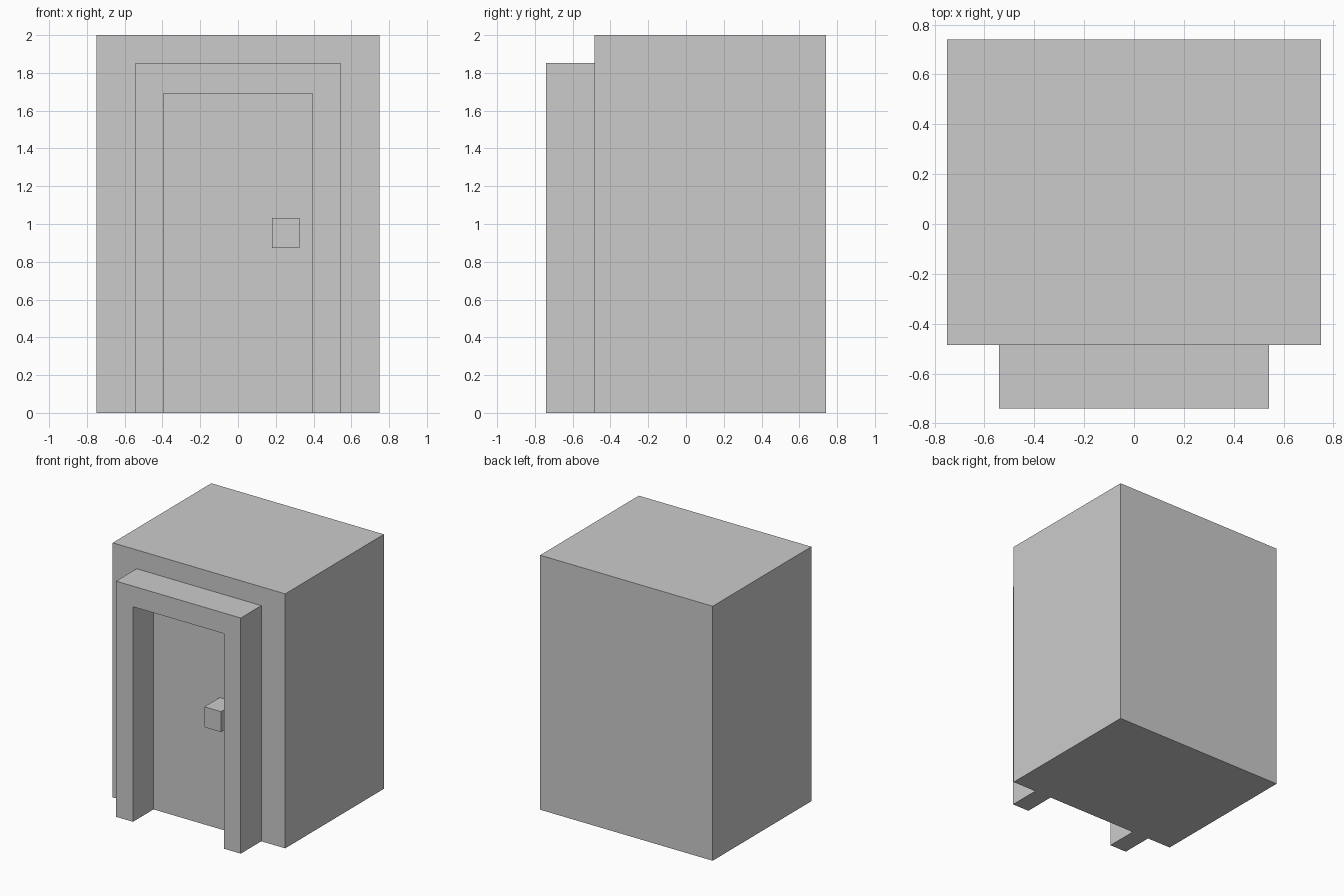
import bpy, bmesh
from mathutils import Vector

if "Cube" in bpy.data.objects:
    bpy.data.objects.remove(bpy.data.objects["Cube"])


def make_object(name, bm):
    bmesh.ops.recalc_face_normals(bm, faces=bm.faces)
    mesh = bpy.data.meshes.new(name)
    bm.to_mesh(mesh)
    bm.free()
    obj = bpy.data.objects.new(name, mesh)
    bpy.context.collection.objects.link(obj)
    return obj


def box(name, low, high):
    low, high = Vector(low), Vector(high)
    bm = bmesh.new()
    bmesh.ops.create_cube(bm, size=1)
    bmesh.ops.scale(bm, vec=high - low, verts=bm.verts)
    bmesh.ops.translate(bm, vec=(low + high) / 2, verts=bm.verts)
    return make_object(name, bm)


def extruded_profile(name, points, y0, y1):
    bm = bmesh.new()
    face = bm.faces.new([bm.verts.new((x, y0, z)) for x, z in points])
    result = bmesh.ops.extrude_face_region(bm, geom=[face], use_keep_orig=True)
    moved = [v for v in result["geom"] if isinstance(v, bmesh.types.BMVert)]
    bmesh.ops.translate(bm, vec=(0, y1 - y0, 0), verts=moved)
    return make_object(name, bm)


FRONT, WALL, BACK = -0.74, -0.485, 0.74

# Main block, whose front wall doubles as the door panel
box("building_block", (-0.75, WALL, 0), (0.75, BACK, 2))

# Door surround: one arch-shaped profile, mirrored about x = 0
half = [(0.395, 1.69), (0.395, 0), (0.542, 0), (0.542, 1.852)]
arch = half + [(-x, z) for x, z in reversed(half)]
extruded_profile("door_frame", arch, FRONT, WALL)

# Square door knob
box("door_knob", (0.18, -0.675, 0.873), (0.325, WALL, 1.033))
